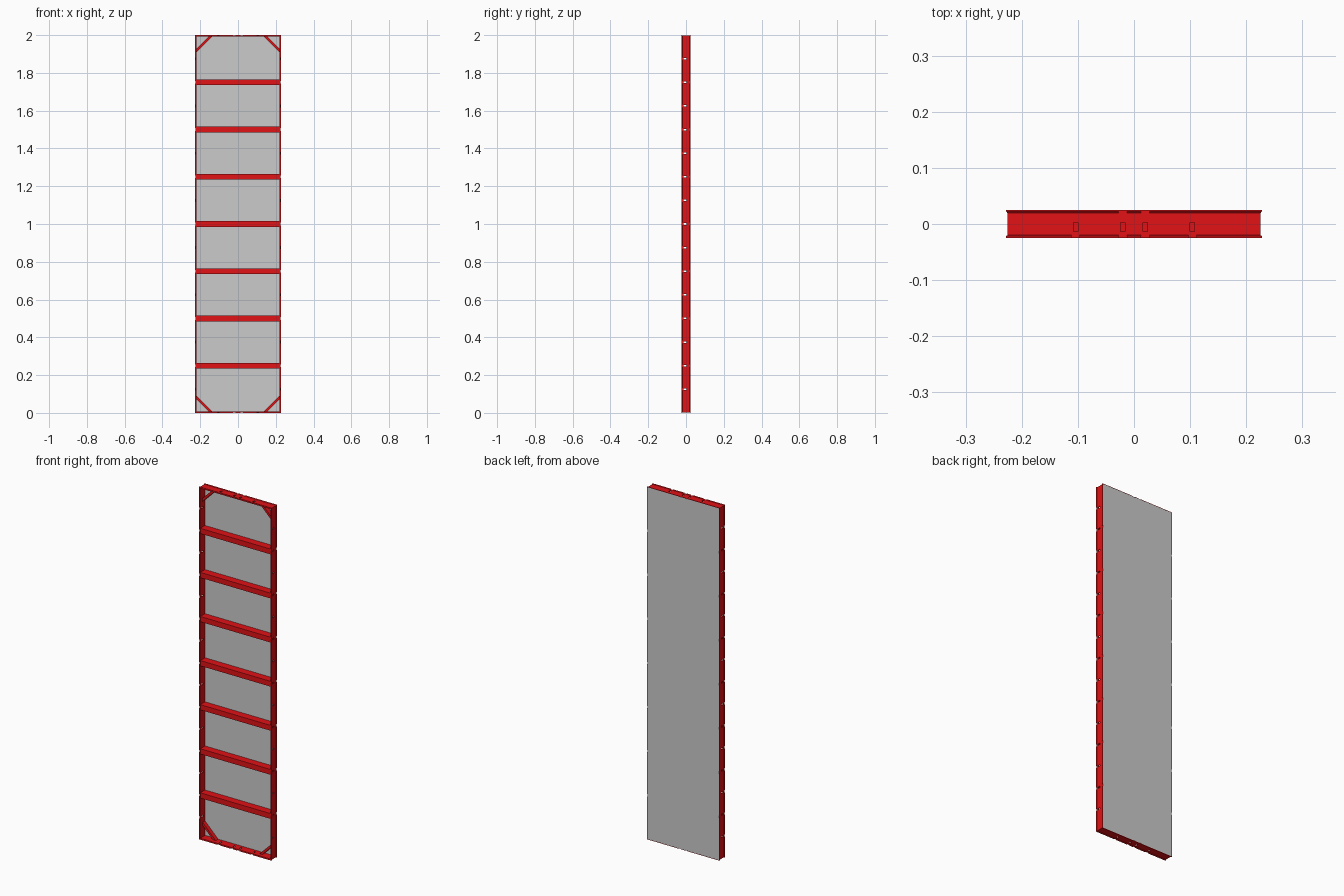
import bpy, bmesh, math
from mathutils import Matrix, Vector

if "Cube" in bpy.data.objects:
    bpy.data.objects.remove(bpy.data.objects["Cube"])

W, H, D = 0.228, 2.0, 0.025   # half width, height, half depth
GROOVE = 0.003

red = bpy.data.materials.new("red_paint")
red.diffuse_color = (0.75, 0.006, 0.008, 1)
red.use_nodes = True
red.node_tree.nodes["Principled BSDF"].inputs["Base Color"].default_value = red.diffuse_color


def make(name, bm, mat=None):
    bmesh.ops.recalc_face_normals(bm, faces=bm.faces)
    me = bpy.data.meshes.new(name)
    bm.to_mesh(me)
    bm.free()
    ob = bpy.data.objects.new(name, me)
    bpy.context.collection.objects.link(ob)
    if mat:
        me.materials.append(mat)
    return ob


def box(bm, center, size, rot=0.0):
    m = (Matrix.Translation(Vector(center)) @ Matrix.Rotation(rot, 4, 'Y')
         @ Matrix.Diagonal((*size, 1)))
    bmesh.ops.create_cube(bm, size=1, matrix=m)


# Outer frame: lipped rail profile (inset, y) swept round the rectangle
profile = [(0, -D), (0, -0.0215), (GROOVE, -0.0195), (GROOVE, 0.019),
           (0, 0.0225), (0, D), (0.0025, D), (0.0025, 0.019),
           (0.008, 0.019), (0.008, -D)]
bm = bmesh.new()
rings = []
for sx, sz in ((-1, -1), (1, -1), (1, 1), (-1, 1)):
    rings.append([bm.verts.new((sx * (W - d), y, H / 2 + sz * (H / 2 - d)))
                  for d, y in profile])
n = len(profile)
for i in range(4):
    a, b = rings[i], rings[(i + 1) % 4]
    for j in range(n):
        k = (j + 1) % n
        bm.faces.new((a[j], a[k], b[k], b[j]))
frame = make("outer_frame", bm, red)

# Cutters: tie slots through the rails and notches in the lips
bm = bmesh.new()
NOTCH = 0.0145


def cut(axis, pos, edge, side, both):
    def add(y, dy, depth, width):
        off = edge + side * (0.01 - depth) / 2
        size = 0.01 + depth
        if axis == 'Z':
            box(bm, (pos, y, off), (width, dy, size))
        else:
            box(bm, (off, y, pos), (size, dy, width))
    add(-0.005, 0.016, 0.012, 0.008)
    add(-0.024, 0.012, GROOVE + 0.0001, NOTCH)
    if both:
        add(0.0235, 0.012, GROOVE - 0.0006, NOTCH)


for s in (-1, 1):
    for i in range(1, 16):
        cut('X', i * 0.125, s * W, s, i % 2 == 0)
    for x, both in ((0.02, True), (0.104, False)):
        cut('Z', s * x, H, 1, both)
        cut('Z', s * x, 0, -1, both)
cutter = make("slot_cutter", bm)
cutter.hide_render = True
mod = frame.modifiers.new("slots", 'BOOLEAN')
mod.object = cutter
mod.operation = 'DIFFERENCE'
mod.solver = 'EXACT'
bpy.context.view_layer.objects.active = frame
bpy.ops.object.modifier_apply(modifier="slots")
bpy.data.objects.remove(cutter)

# Facing sheet set into the back of the frame
bm = bmesh.new()
box(bm, (0, 0.0219, H / 2), (2 * (W - 0.0026), 0.0058, H - 0.0052))
make("facing_sheet", bm)

# Hollow cross bars
L = W - 0.0075
for i in range(1, 8):
    bm = bmesh.new()
    z, y0, y1, h, t = i * 0.25, -0.0235, 0.0188, 0.015, 0.003
    outer = [(y0, -h), (y1, -h), (y1, h), (y0, h)]
    inner = [(y0 + t, -h + t), (y1 - t, -h + t), (y1 - t, h - t), (y0 + t, h - t)]
    v = [[bm.verts.new((x, y, z + dz)) for y, dz in loop]
         for loop in (outer, inner) for x in (-L, L)]
    for a, b in ((v[0], v[1]), (v[2], v[3]), (v[0], v[2]), (v[1], v[3])):
        for j in range(4):
            k = (j + 1) % 4
            bm.faces.new((a[j], a[k], b[k], b[j]))
    make("cross_bar", bm, red)

# Diagonal corner braces, ends mitred against the rails
a0, a1 = 0.068, 0.086
for sx in (-1, 1):
    for z, sz in ((0.006, 1), (H - 0.006, -1)):
        bm = bmesh.new()
        loop = [(a0, 0), (a1, 0), (0, a1), (0, a0)]
        pts = [bm.verts.new((sx * (W - 0.006 - p), -0.003, z + sz * q))
               for p, q in loop]
        f = bm.faces.new(pts)
        ext = bmesh.ops.extrude_face_region(bm, geom=[f])
        vs = [g for g in ext["geom"] if isinstance(g, bmesh.types.BMVert)]
        bmesh.ops.translate(bm, vec=(0, 0.022, 0), verts=vs)
        make("corner_brace", bm, red)
